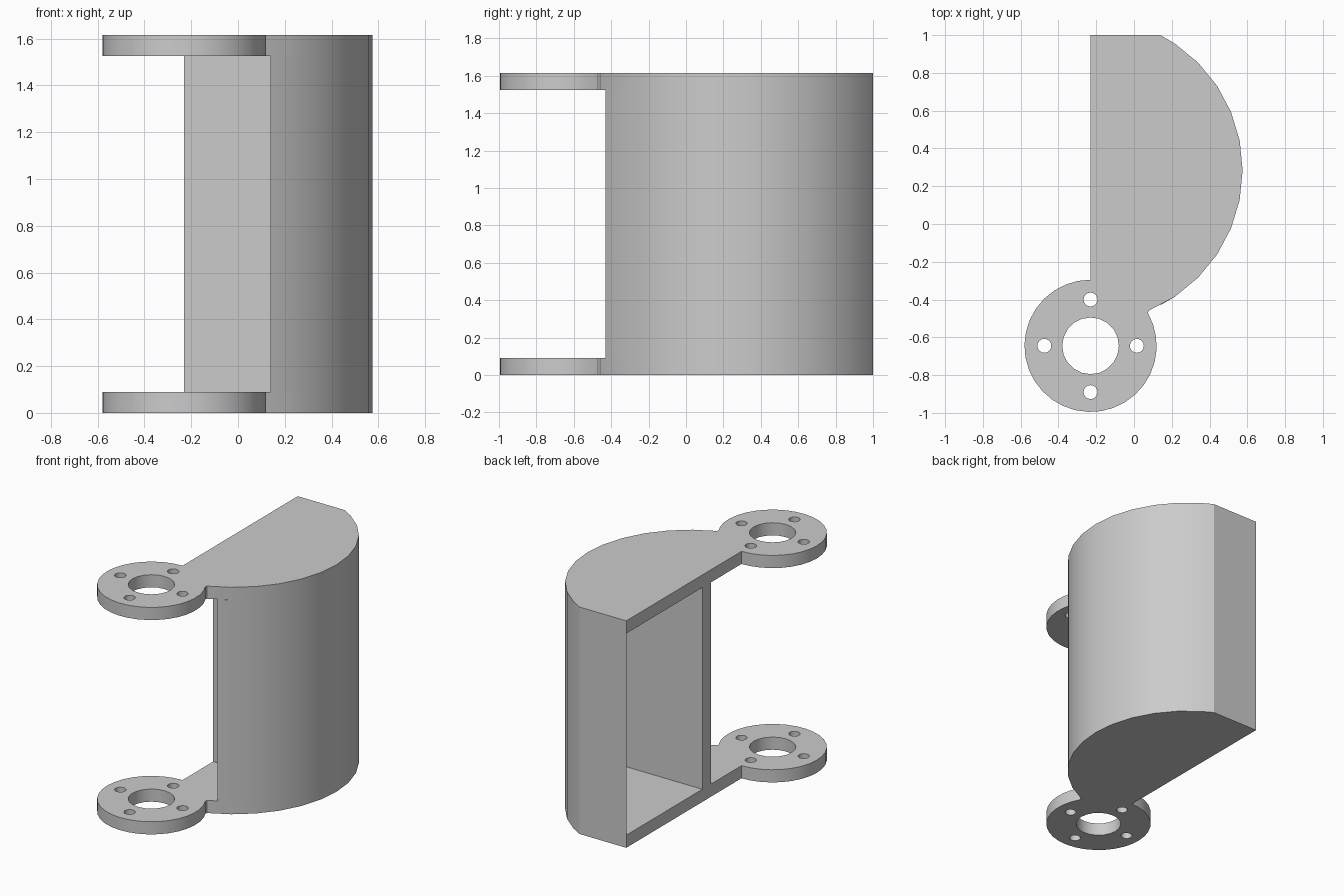
import bpy, bmesh
from math import cos, sin, radians, sqrt, degrees, acos

cube = bpy.data.objects.get("Cube")
if cube:
    bpy.data.objects.remove(cube)

# Main dimensions
HEIGHT, PLATE = 1.615, 0.09
LEFT, BACK = -0.23, 1.0            # flat open side and flat rear
BODY_Y, OUTER = 0.285, 0.805       # curved cover centre and radius
INNER = OUTER - PLATE
RING_Y, RING_R = -0.645, 0.35      # mounting ring centre and radius
CUT_X = LEFT + sqrt(OUTER ** 2 - (BACK - BODY_Y) ** 2)

grey = bpy.data.materials.new("plain grey")
grey.use_nodes = True
grey.diffuse_color = (0.6, 0.6, 0.6, 1)
grey.node_tree.nodes["Principled BSDF"].inputs["Base Color"].default_value = (0.6, 0.6, 0.6, 1)


def arc(cx, cy, r, start, end, steps):
    """Points along an arc, both ends included."""
    angles = [radians(start + (end - start) * i / steps) for i in range(steps + 1)]
    return [(cx + r * cos(a), cy + r * sin(a)) for a in angles]


def circle(cx, cy, r, sides):
    return arc(cx, cy, r, 0, 360, sides)[:-1]


def prism(name, loops, z0, z1):
    """Extrude an outline, with optional hole loops, from z0 to z1."""
    bm = bmesh.new()
    edges = []
    for loop in loops:
        vs = [bm.verts.new((x, y, z0)) for x, y in loop]
        edges += [bm.edges.new((vs[i - 1], vs[i])) for i in range(len(vs))]
    bmesh.ops.triangle_fill(bm, use_beauty=True, use_dissolve=False,
                            edges=edges, normal=(0, 0, 1))
    top = bmesh.ops.extrude_face_region(bm, geom=bm.faces[:], use_keep_orig=True)
    verts = [g for g in top["geom"] if isinstance(g, bmesh.types.BMVert)]
    bmesh.ops.translate(bm, verts=verts, vec=(0, 0, z1 - z0))
    bmesh.ops.recalc_face_normals(bm, faces=bm.faces[:])
    mesh = bpy.data.meshes.new(name)
    bm.to_mesh(mesh)
    bm.free()
    mesh.materials.append(grey)
    obj = bpy.data.objects.new(name, mesh)
    bpy.context.collection.objects.link(obj)
    bpy.ops.object.select_all(action="DESELECT")
    obj.select_set(True)
    bpy.context.view_layer.objects.active = obj
    bpy.ops.object.shade_smooth_by_angle(angle=radians(30))
    return obj


# End plates: mounting ring merged with the half-round cap
outline = arc(LEFT, RING_Y, RING_R, 90, 390, 27)
outline += arc(LEFT, BODY_Y, OUTER, -67.5, 56.25, 11)
outline += [(CUT_X, BACK), (LEFT, BACK)]
holes = [circle(LEFT, RING_Y, 0.15, 20)]
for dx, dy in ((1, 0), (0, 1), (-1, 0), (0, -1)):
    holes.append(circle(LEFT + 0.245 * dx, RING_Y + 0.245 * dy, 0.037, 16))
prism("bottom_plate", [outline] + holes, 0, PLATE)
prism("top_plate", [outline] + holes, HEIGHT - PLATE, HEIGHT)

# Curved cover: flattened at the rear, tapering to a thin edge on the open side
end_out = degrees(acos((CUT_X - LEFT) / OUTER))
end_in = degrees(acos((CUT_X - LEFT) / INNER))
cover = [(CUT_X, 2 * BODY_Y - BACK)]
cover += arc(LEFT, BODY_Y, OUTER, -56.25, 56.25, 10)
cover += [(CUT_X, BACK)]
cover += arc(LEFT, BODY_Y, INNER, 90, -end_in, 14)
prism("curved_cover", [cover], PLATE, HEIGHT - PLATE)

# Straight dividing wall across the inside
wall = [(LEFT, 0.05), (0.48, 0.05), (0.48, 0.145), (LEFT, 0.145)]
prism("dividing_wall", [wall], PLATE, HEIGHT - PLATE)
